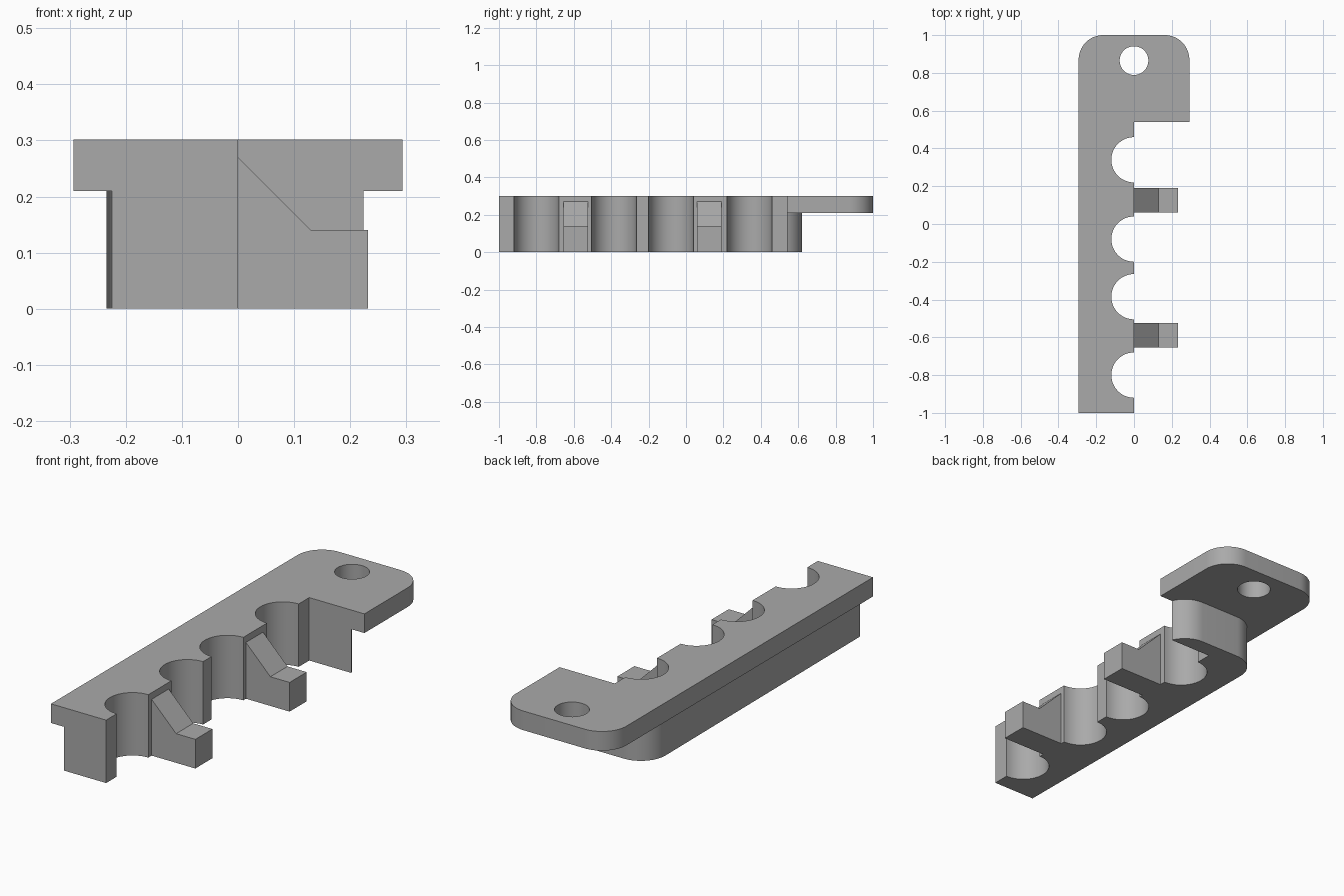
import bpy
import bmesh
from math import sin, cos, pi, radians, asin
from mathutils import Vector

cube = bpy.data.objects.get("Cube")
if cube:
    bpy.data.objects.remove(cube, do_unlink=True)

grey = bpy.data.materials.new("plain grey")
grey.use_nodes = True
grey.diffuse_color = (0.4, 0.4, 0.4, 1)
grey.node_tree.nodes["Principled BSDF"].inputs["Base Color"].default_value = (0.4, 0.4, 0.4, 1)

NOTCHES = (0.34, -0.08, -0.385, -0.80)   # centres along the straight edge
NOTCH_R = 0.12
CORNER_R = 0.13
STEP_Y = 0.54                            # where the wide head begins


def arc(cx, cy, r, start, end, steps=16):
    """Points on an arc, angles in radians."""
    angles = [start + (end - start) * i / steps for i in range(steps + 1)]
    return [(cx + r * cos(a), cy + r * sin(a)) for a in angles]


def extrude(name, points, direction):
    """Fill a closed outline of 3D points and extrude it to a solid."""
    bm = bmesh.new()
    face = bm.faces.new([bm.verts.new(p) for p in points])
    result = bmesh.ops.extrude_face_region(bm, geom=[face], use_keep_orig=True)
    moved = [v for v in result["geom"] if isinstance(v, bmesh.types.BMVert)]
    bmesh.ops.translate(bm, verts=moved, vec=Vector(direction))
    bmesh.ops.recalc_face_normals(bm, faces=bm.faces)
    mesh = bpy.data.meshes.new(name)
    bm.to_mesh(mesh)
    bm.free()
    mesh.materials.append(grey)
    obj = bpy.data.objects.new(name, mesh)
    bpy.context.collection.objects.link(obj)
    return obj


def activate(obj):
    bpy.ops.object.select_all(action='DESELECT')
    obj.select_set(True)
    bpy.context.view_layer.objects.active = obj


def smooth(obj):
    activate(obj)
    bpy.ops.object.shade_smooth_by_angle(angle=radians(30))


def slab(name, front_x, back_x, back_y, half_width, head_start, z0, z1):
    """Notched bar whose wide head has rounded back corners."""
    outline = [(front_x, -1), (0, -1)]
    for y in reversed(NOTCHES):
        outline += arc(0, y, NOTCH_R, -pi / 2, -3 * pi / 2, 24)
    outline += [(0, STEP_Y)]
    cx, cy = half_width - CORNER_R, back_y - CORNER_R
    if head_start < 0:
        outline += [(half_width, STEP_Y)]
    outline += arc(cx, cy, CORNER_R, max(head_start, 0), pi / 2)
    outline += arc(back_x + CORNER_R, cy, CORNER_R, pi / 2, pi)
    return extrude(name, [(x, y, z0) for x, y in outline], (0, 0, z1 - z0))


# Top plate with the mounting hole
plate = slab("top_plate", -0.293, -0.293, 1.0, 0.293, -1, 0.21, 0.302)
cutter = extrude("hole_cutter",
                 [(x, y, 0.1) for x, y in arc(0, 0.865, 0.076, 0, 2 * pi, 48)[:-1]],
                 (0, 0, 0.3))
cutter.hide_render = True
cut = plate.modifiers.new("hole", 'BOOLEAN')
cut.operation = 'DIFFERENCE'
cut.solver = 'EXACT'
cut.object = cutter
activate(plate)
bpy.ops.object.modifier_apply(modifier=cut.name)
bpy.data.objects.remove(cutter, do_unlink=True)
smooth(plate)

# Lower body, its head cut flat where the plate steps out
body_back = 0.62
flat_angle = asin((STEP_Y - (body_back - CORNER_R)) / CORNER_R)
body = slab("lower_body", -0.225, -0.234, body_back, 0.234, flat_angle, 0, 0.21)
smooth(body)

# Sloped hooks along the notched edge
HOOK = [(0, 0), (0.232, 0), (0.232, 0.14), (0.13, 0.14), (0, 0.27)]
for name, y in (("front_hook", -0.655), ("rear_hook", 0.06)):
    extrude(name, [(x, y, z) for x, z in HOOK], (0, 0.13, 0))
